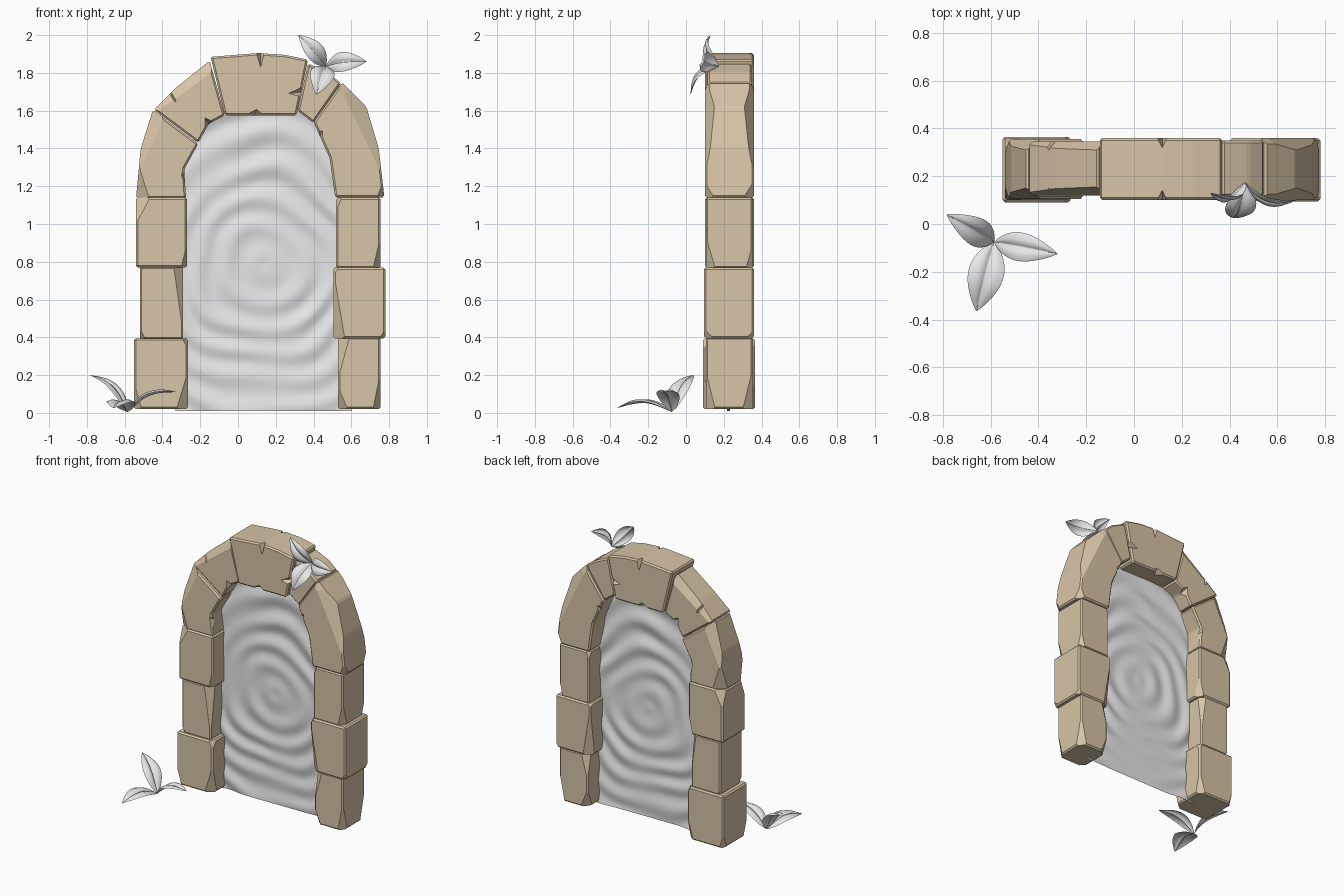
import bpy, bmesh, math, random
from mathutils import Vector, noise

random.seed(4)
if "Cube" in bpy.data.objects:
    bpy.data.objects.remove(bpy.data.objects["Cube"], do_unlink=True)


def make_material(name, colour):
    mat = bpy.data.materials.new(name)
    mat.use_nodes = True
    mat.diffuse_color = (*colour, 1)
    mat.node_tree.nodes["Principled BSDF"].inputs["Base Color"].default_value = (*colour, 1)
    return mat


stone = make_material("sandstone", (0.68, 0.56, 0.385))
pale = make_material("pale_grey", (0.8, 0.8, 0.8))


def add_object(name, bm, material, smooth=False):
    mesh = bpy.data.meshes.new(name)
    bm.to_mesh(mesh)
    bm.free()
    mesh.materials.append(material)
    for poly in mesh.polygons:
        poly.use_smooth = smooth
    obj = bpy.data.objects.new(name, mesh)
    bpy.context.collection.objects.link(obj)
    return obj


def slice_off(bm, point, normal):
    """Cut away everything on the normal side of a plane and cap the cut."""
    geom = bm.verts[:] + bm.edges[:] + bm.faces[:]
    cut = bmesh.ops.bisect_plane(bm, geom=geom, dist=1e-5, plane_co=point,
                                 plane_no=normal, clear_outer=True)["geom_cut"]
    edges = [e for e in cut if isinstance(e, bmesh.types.BMEdge) and e.is_boundary]
    if edges:
        bmesh.ops.holes_fill(bm, edges=edges, sides=0)


def block(name, outline, front=0.105, back=0.355, chips=(), worn=()):
    """Extrude an x-z outline, soften its edges and break some corners."""
    bm = bmesh.new()
    face = bm.faces.new([bm.verts.new((x, front, z)) for x, z in outline])
    side = bmesh.ops.extrude_face_region(bm, geom=[face])["geom"]
    for v in side:
        if isinstance(v, bmesh.types.BMVert):
            v.co.y = back
    bmesh.ops.recalc_face_normals(bm, faces=bm.faces[:])
    bmesh.ops.bevel(bm, geom=bm.edges[:], offset=0.01, segments=1, affect='EDGES')
    for y, turn in ((front, 1), (back, -1)):
        # broken end corners
        for x, z, dx, dz in chips:
            size = 1 if turn > 0 else random.uniform(0.7, 1.2)
            dx, dy, dz = dx * size, turn * 0.05 * size, dz * size
            slice_off(bm, Vector((x + dx, y, z)), -Vector((1 / dx, 1 / dy, 1 / dz)))
        # worn outer bends of the arch
        for x, z in worn:
            out = Vector((x - 0.12, 0, z - 1.1)).normalized()
            slice_off(bm, Vector((x, y, z)) - out * 0.045, out - Vector((0, turn * 1.6, 0)))
    bmesh.ops.recalc_face_normals(bm, faces=bm.faces[:])
    return add_object(name, bm, stone)


def box(x0, x1, z0, z1):
    return [(x0, z0), (x1, z0), (x1, z1), (x0, z1)]


def notch(obj, a, b, tip, y, depth):
    """Cut a small wedge running from edge points a, b to a tip on one face."""
    bm = bmesh.new()
    lift = -math.copysign(0.005, depth)
    for x, z in (a, b, tip):
        bm.verts.new((x, y + lift, z))
    bm.verts.new(((a[0] + b[0]) / 2, y + depth, (a[1] + b[1]) / 2))
    bmesh.ops.convex_hull(bm, input=bm.verts[:])
    bmesh.ops.recalc_face_normals(bm, faces=bm.faces[:])
    cutter = add_object("notch_cutter", bm, stone)
    cutter.hide_render = True
    mod = obj.modifiers.new("notch", 'BOOLEAN')
    mod.operation, mod.solver, mod.object = 'DIFFERENCE', 'EXACT', cutter
    deps = bpy.context.evaluated_depsgraph_get()
    mesh = bpy.data.meshes.new_from_object(obj.evaluated_get(deps))
    obj.modifiers.clear()
    obj.data = mesh
    bpy.data.objects.remove(cutter, do_unlink=True)


# Right column, bottom to top
block("right_base_block", box(-0.55, -0.265, 0.02, 0.395), 0.09, 0.365,
      [(-0.265, 0.02, -0.06, 0.2), (-0.55, 0.02, 0.04, 0.14), (-0.265, 0.395, -0.03, -0.06)])
block("right_middle_block", box(-0.52, -0.29, 0.39, 0.775),
      chips=[(-0.29, 0.775, -0.05, -0.36), (-0.52, 0.39, 0.03, 0.06)])
block("right_upper_block", box(-0.54, -0.27, 0.77, 1.14), 0.1, 0.36,
      [(-0.54, 1.14, 0.075, -0.14), (-0.27, 0.77, -0.03, 0.13)])

# Left column, bottom to top
block("left_base_block", box(0.53, 0.755, 0.02, 0.4),
      chips=[(0.755, 0.02, -0.04, 0.2), (0.53, 0.02, 0.05, 0.12), (0.53, 0.4, 0.06, -0.22)])
block("left_middle_block", box(0.505, 0.78, 0.395, 0.77), 0.095, 0.36,
      [(0.505, 0.395, 0.06, 0.36), (0.78, 0.395, -0.03, 0.05), (0.505, 0.77, 0.03, -0.04)])
block("left_upper_block", box(0.52, 0.755, 0.765, 1.14),
      chips=[(0.755, 0.765, -0.04, 0.17), (0.52, 1.14, 0.03, -0.07)])

# Arch stones
right_haunch = block("right_lower_arch_stone",
                     [(-0.54, 1.135), (-0.275, 1.135), (-0.285, 1.29), (-0.21, 1.425),
                      (-0.45, 1.605), (-0.515, 1.4)],
                     chips=[(-0.54, 1.135, 0.07, 0.22)], worn=[(-0.515, 1.4)])
right_shoulder = block("right_upper_arch_stone",
                       [(-0.21, 1.43), (-0.155, 1.53), (-0.07, 1.575), (-0.15, 1.865),
                        (-0.33, 1.72), (-0.445, 1.605)], 0.12, 0.345, worn=[(-0.33, 1.72)])
keystone = block("keystone",
                 [(-0.07, 1.575), (0.31, 1.575), (0.37, 1.87), (0.25, 1.895),
                  (0.11, 1.905), (-0.145, 1.885)], 0.1, 0.36)
left_shoulder = block("left_upper_arch_stone",
                      [(0.315, 1.6), (0.4, 1.535), (0.545, 1.745), (0.48, 1.8), (0.37, 1.85)],
                      0.115, 0.35)
left_haunch = block("left_lower_arch_stone",
                    [(0.515, 1.14), (0.775, 1.14), (0.745, 1.4), (0.68, 1.62),
                     (0.55, 1.75), (0.4, 1.54), (0.485, 1.35)], 0.1, 0.36,
                    [(0.775, 1.14, -0.04, 0.1)], [(0.745, 1.4), (0.68, 1.62)])

# Cracks and missing flakes, on both faces
for y, turn in ((0.1, 1), (0.36, -1)):
    notch(keystone, (0.09, 1.92), (0.145, 1.92), (0.12, 1.82), y, turn * 0.05)
    notch(keystone, (0.0, 1.56), (0.16, 1.56), (0.1, 1.61), y, turn * 0.07)
    notch(keystone, (0.34, 1.67), (0.345, 1.73), (0.26, 1.69), y, turn * 0.05)
    notch(right_shoulder, (-0.4, 1.69), (-0.34, 1.74), (-0.32, 1.63), y + turn * 0.015, turn * 0.05)
    notch(right_shoulder, (-0.18, 1.5), (-0.12, 1.54), (-0.18, 1.57), y + turn * 0.015, turn * 0.06)
    notch(right_haunch, (-0.26, 1.1), (-0.25, 1.35), (-0.305, 1.27), y, turn * 0.09)
    notch(left_haunch, (0.39, 1.49), (0.45, 1.37), (0.45, 1.5), y, turn * 0.05)

# Rippling portal sheet filling the arch
bm = bmesh.new()
cols, rows, centre_x, top, spring = 64, 104, 0.135, 1.68, 1.1
grid = []
for j in range(rows + 1):
    z = 0.01 + (top - 0.015) * j / rows
    rise = max(0, (z - spring) / (top - spring))
    half = 0.465 * math.sqrt(max(0.001, 1 - rise * rise))
    line = []
    for i in range(cols + 1):
        x = centre_x + half * (2 * i / cols - 1)
        wobble = noise.noise(Vector((x * 2.2, z * 2.2, 3))) * 0.09
        radius = math.hypot((x - 0.14) * 1.05, z - 0.79) + wobble
        swell = 0.6 + 0.6 * noise.noise(Vector((x * 3, z * 3, 8)))
        y = 0.225 + 0.011 * swell * math.cos(radius * math.tau / 0.145)
        line.append(bm.verts.new((x, y, z)))
    grid.append(line)
for low, high in zip(grid, grid[1:]):
    for i in range(cols):
        bm.faces.new((low[i], low[i + 1], high[i + 1], high[i]))
add_object("portal_surface", bm, pale, smooth=True)


def leaf(name, base, tip, width, up, bulge):
    """Pointed, arched leaf with a sunken midrib."""
    base, tip = Vector(base), Vector(tip)
    along = tip - base
    side = along.cross(Vector(up)).normalized()
    normal = side.cross(along).normalized()
    bm = bmesh.new()
    steps = 14
    across = [(-1, 0.0), (-0.55, 0.012), (-0.1, 0.004), (0, -0.008),
              (0.1, 0.004), (0.55, 0.012), (1, 0.0)]
    lines = []
    for k in range(steps + 1):
        t = k / steps
        spread = width / 2 * (math.sin(math.pi * t ** 0.9) ** 0.85 if 0 < k < steps else 0.01)
        mid = base + along * t + normal * bulge * math.sin(math.pi * t)
        fade = min(1, spread * 2.5 / width)
        lines.append([bm.verts.new(mid + side * s * spread + normal * h * fade)
                      for s, h in across])
    for a, b in zip(lines, lines[1:]):
        for i in range(len(across) - 1):
            bm.faces.new((a[i], a[i + 1], b[i + 1], b[i]))
    bmesh.ops.recalc_face_normals(bm, faces=bm.faces[:])
    if sum((f.normal.dot(normal) for f in bm.faces)) < 0:
        bmesh.ops.reverse_faces(bm, faces=bm.faces[:])
    add_object(name, bm, pale, smooth=True)


# Sprig on the ground
ground = (-0.585, -0.075, 0.005)
for n, (tip, width) in enumerate([((-0.785, 0.04, 0.2), 0.12), ((-0.32, -0.125, 0.11), 0.12),
                                  ((-0.66, -0.365, 0.025), 0.15)]):
    leaf(f"ground_leaf_{n + 1}", ground, tip, width, (0, 0, 1), 0.045)

# Sprig on the arch
perch = (0.465, 0.175, 1.835)
for n, (tip, width) in enumerate([((0.32, 0.13, 2.0), 0.1), ((0.68, 0.1, 1.86), 0.11),
                                  ((0.415, 0.025, 1.685), 0.13)]):
    leaf(f"arch_leaf_{n + 1}", perch, tip, width, (0, -1, 0.3), 0.045)
